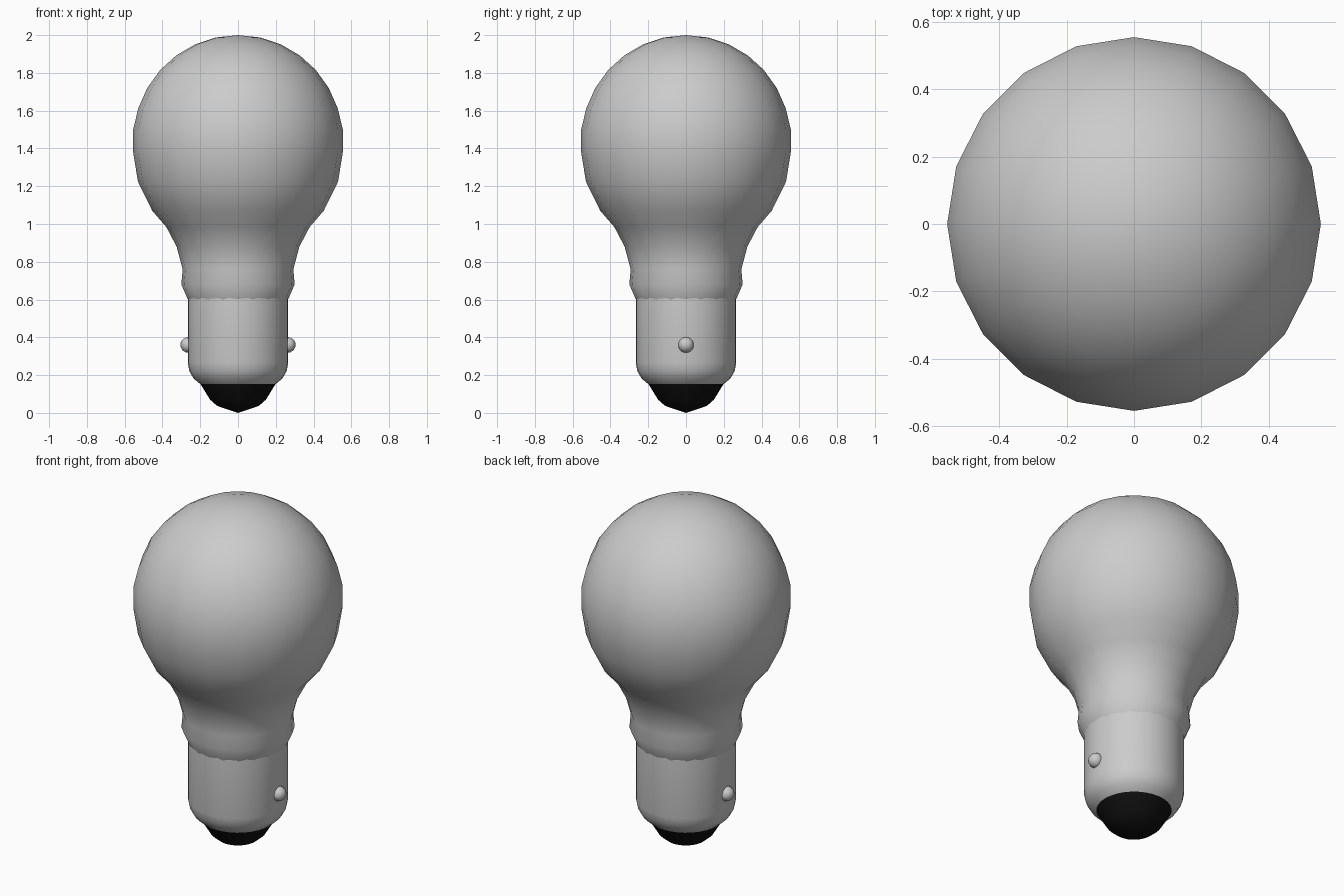
import bpy, bmesh, math

if "Cube" in bpy.data.objects:
    bpy.data.objects.remove(bpy.data.objects["Cube"])


def lathe(name, profile, sides):
    """Spin a (radius, z) profile around the z axis; zero radius makes a pole."""
    bm = bmesh.new()
    rings = []
    for r, z in profile:
        if r == 0:
            rings.append([bm.verts.new((0, 0, z))] * sides)
        else:
            rings.append([bm.verts.new((r * math.cos(math.tau * i / sides),
                                        r * math.sin(math.tau * i / sides), z))
                          for i in range(sides)])
    for a, b in zip(rings, rings[1:]):
        for i in range(sides):
            j = (i + 1) % sides
            bm.faces.new(list(dict.fromkeys((a[i], a[j], b[j], b[i]))))
    bmesh.ops.recalc_face_normals(bm, faces=bm.faces)
    mesh = bpy.data.meshes.new(name)
    bm.to_mesh(mesh)
    bm.free()
    obj = bpy.data.objects.new(name, mesh)
    bpy.context.collection.objects.link(obj)
    smooth(obj)
    return obj


def smooth(obj):
    bpy.ops.object.select_all(action='DESELECT')
    obj.select_set(True)
    bpy.context.view_layer.objects.active = obj
    bpy.ops.object.shade_smooth_by_angle(angle=math.radians(45))


# Glass bulb: flared neck, then a round crown
neck = [(0.265, 0.6), (0.30, 0.68), (0.293, 0.76), (0.325, 0.88), (0.38, 0.985),
        (0.454, 1.07), (0.53, 1.225), (0.555, 1.38)]
crown = [(0.555 * math.cos(math.radians(a)), 1.44 + 0.56 * math.sin(math.radians(a)))
         for a in range(18, 90, 12)]
lathe("glass_bulb", neck + [(0.555, 1.5)] + crown + [(0, 2.0)], 20)

# Metal cap with a rounded lower edge
lathe("metal_cap", [(0.2, 0.153), (0.235, 0.182), (0.257, 0.22), (0.266, 0.265),
                    (0.266, 0.61)], 32)

# Black insulator at the base
base = lathe("base_insulator", [(0, 0), (0.11, 0.037), (0.148, 0.07), (0.2, 0.155)], 32)
black = bpy.data.materials.new("black")
black.diffuse_color = (0.005, 0.005, 0.005, 1)
black.use_nodes = True
black.node_tree.nodes["Principled BSDF"].inputs["Base Color"].default_value = black.diffuse_color
base.data.materials.append(black)

# Bayonet pins on both sides
for side, label in ((-1, "left"), (1, "right")):
    bpy.ops.mesh.primitive_uv_sphere_add(segments=16, ring_count=10, radius=0.041,
                                         location=(side * 0.264, 0, 0.36))
    pin = bpy.context.object
    pin.name = label + "_bayonet_pin"
    smooth(pin)
